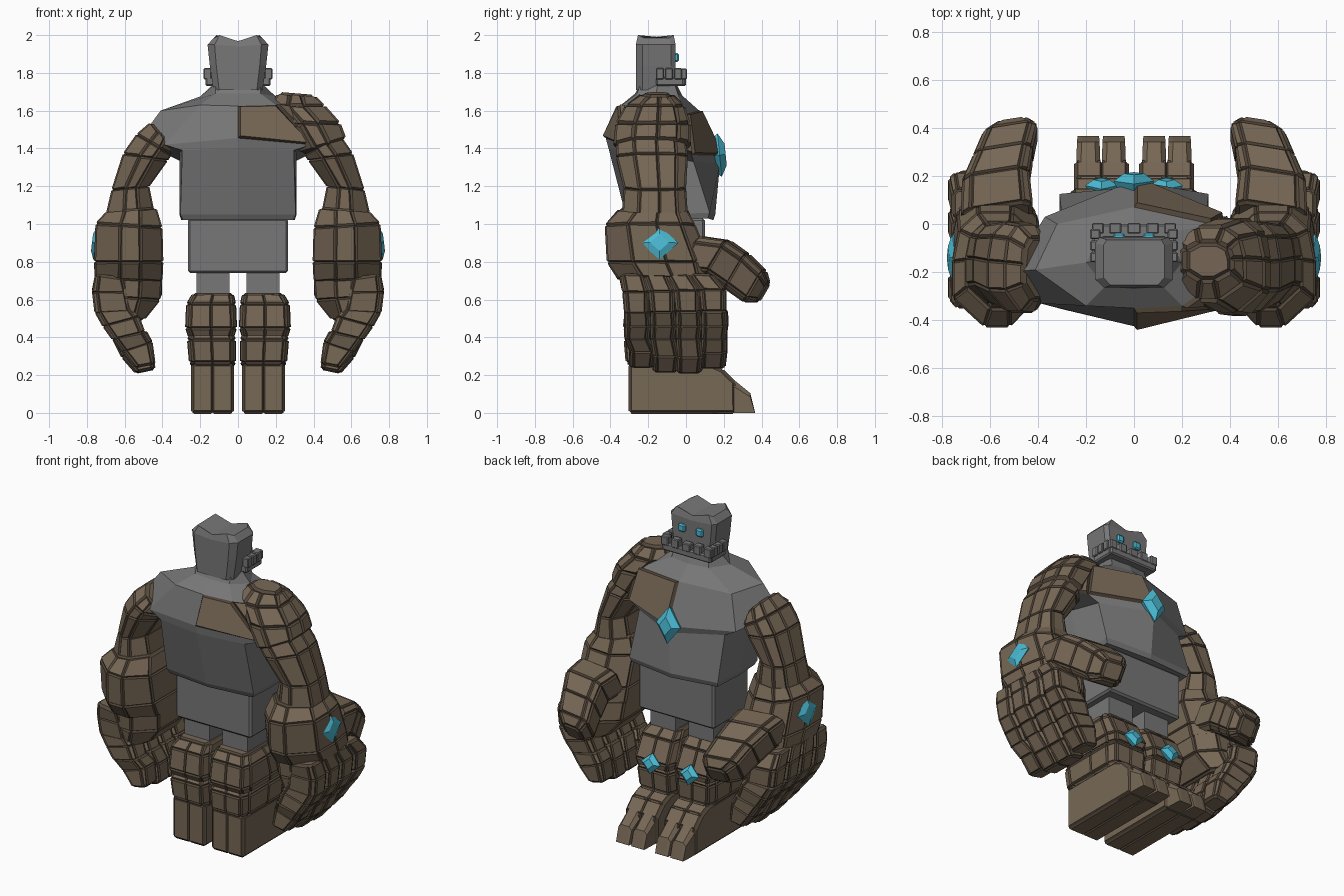
import bpy, bmesh, math
from mathutils import Vector

if "Cube" in bpy.data.objects:
    bpy.data.objects.remove(bpy.data.objects["Cube"])


def material(name, rgb):
    m = bpy.data.materials.new(name)
    m.diffuse_color = (*rgb, 1)
    m.use_nodes = True
    m.node_tree.nodes["Principled BSDF"].inputs["Base Color"].default_value = m.diffuse_color
    return m


GREY = material("grey_rock", (0.185, 0.185, 0.185))
BROWN = material("brown_stone", (0.185, 0.138, 0.092))
DARK = material("dark_brown_groove", (0.09, 0.066, 0.045))
CYAN = material("cyan_crystal", (0.07, 0.50, 0.66))

# Cross-section outlines of stones: u runs inner to outer, v runs back to front
ARM = [(1, -.5), (1, .15), (.85, .7), (.4, 1), (-.4, 1), (-1, .6), (-1, -.5), (-.35, -1), (.25, -1)]
LEG = [(1, -.75), (1, .1), (1, .75), (.85, 1), (0, 1), (-.85, 1), (-1, .75),
       (-1, -.75), (-.85, -1), (0, -1), (.85, -1)]
FINGER = [(1, -.7), (1, .7), (.75, 1), (-.75, 1), (-1, .7), (-1, -.7), (-.75, -1), (.75, -1)]


def finish(name, bm, mats):
    bmesh.ops.recalc_face_normals(bm, faces=bm.faces)
    me = bpy.data.meshes.new(name)
    bm.to_mesh(me)
    bm.free()
    for m in mats:
        me.materials.append(m)
    ob = bpy.data.objects.new(name, me)
    bpy.context.collection.objects.link(ob)
    return ob


def loft(bm, rings, caps=True):
    rows = [[bm.verts.new(p) for p in r] for r in rings]
    n = len(rows[0])
    for a, b in zip(rows, rows[1:]):
        for i in range(n):
            bm.faces.new((a[i], a[(i + 1) % n], b[(i + 1) % n], b[i]))
    if caps:
        bm.faces.new(rows[0])
        bm.faces.new(rows[-1])
    bmesh.ops.recalc_face_normals(bm, faces=bm.faces)
    return rows


def plates(bm, t=0.01, depth=0.01):
    # Raised stone plates with darker sloping rims
    big = [f for f in bm.faces if f.calc_area() > 0.0014]
    rim = bmesh.ops.inset_individual(bm, faces=big, thickness=t, depth=depth)["faces"]
    for f in rim:
        f.material_index = 1


def stone(name, rings, side=1, outline=ARM, t=0.01, depth=0.01):
    # Each ring: outer x, outer z, inner x, inner z, back y, front y
    bm = bmesh.new()
    pts = []
    for xo, zo, xi, zi, y0, y1 in rings:
        pts.append([(side * ((xo + xi) / 2 + u * (xo - xi) / 2), (y0 + y1) / 2 + v * (y1 - y0) / 2,
                     (zo + zi) / 2 + u * (zo - zi) / 2) for u, v in outline])
    loft(bm, pts)
    plates(bm, t, depth)
    return finish(name, bm, [BROWN, DARK])


def block(name, lo, hi, mat, bevel=0.0):
    bm = bmesh.new()
    bmesh.ops.create_cube(bm, size=1)
    for v in bm.verts:
        v.co = [l + (c + .5) * (h - l) for c, l, h in zip(v.co, lo, hi)]
    if bevel:
        bmesh.ops.bevel(bm, geom=bm.edges[:], offset=bevel, segments=1, affect='EDGES')
    return finish(name, bm, [mat])


def crystal(name, centre, normal, w, h, d):
    # Diamond with a smaller flat front facet
    n = Vector(normal).normalized()
    side = n.cross(Vector((0, 0, 1))).normalized()
    up = side.cross(n)
    bm = bmesh.new()
    rings = []
    for s, off in ((.8, -d), (1, 0), (.5, d)):
        rings.append([Vector(centre) + n * off + s * (side * w * a + up * h * b)
                      for a, b in ((1, 0), (0, 1), (-1, 0), (0, -1))])
    loft(bm, rings)
    return finish(name, bm, [CYAN])


def full_ring(half):
    return half + [(-x, y, z) for x, y, z in half[-2:0:-1]]


# Torso, from the belt up to the neck
TORSO = [
    [(0, -.30, 1.02), (.29, -.27, 1.02), (.30, -.1, 1.02), (.30, .115, 1.03), (0, .145, 1.02)],
    [(0, -.32, 1.05), (.305, -.28, 1.05), (.31, -.1, 1.05), (.31, .125, 1.06), (0, .155, 1.05)],
    [(0, -.41, 1.40), (.295, -.355, 1.39), (.31, -.2, 1.38), (.30, .04, 1.33), (0, .18, 1.32)],
    [(0, -.425, 1.455), (.39, -.33, 1.42), (.52, -.2, 1.45), (.37, .03, 1.365), (0, .182, 1.36)],
    [(0, -.35, 1.625), (.2, -.34, 1.63), (.41, -.19, 1.60), (.32, .0, 1.58), (0, .07, 1.60)],
    [(0, -.27, 1.69), (.12, -.26, 1.69), (.2, -.16, 1.675), (.13, -.04, 1.68), (0, -.02, 1.68)],
    [(0, -.24, 1.74), (.12, -.24, 1.74), (.13, -.15, 1.74), (.12, -.06, 1.74), (0, -.05, 1.74)],
]
bm = bmesh.new()
loft(bm, [full_ring(r) for r in TORSO])
finish("torso", bm, [GREY])

# One-sided stone armour over chest and upper back
bm = bmesh.new()
rows = [[bm.verts.new(p) for p in r] for r in TORSO[3:5]]
for a, b in zip(rows, rows[1:]):
    for i in range(4):
        bm.faces.new((a[i], a[i + 1], b[i + 1], b[i]))
bmesh.ops.recalc_face_normals(bm, faces=bm.faces)
if sum(f.normal.dot(f.calc_center_median() - Vector((0, -.12, 1.4))) for f in bm.faces) < 0:
    bmesh.ops.reverse_faces(bm, faces=bm.faces)
plates(bm, 0.012, 0.02)
finish("chest_armour", bm, [BROWN, DARK])

# Shoulder cap of stacked stones on the armoured side
stone("shoulder_cap", [(.40, 1.67, .22, 1.685, -.23, -.08), (.45, 1.62, .18, 1.62, -.31, -.02),
                       (.53, 1.53, .25, 1.53, -.36, .01), (.56, 1.45, .34, 1.38, -.37, .01)],
      t=0.014, depth=0.014)

# Waist
block("waist", (-.265, -.25, .74), (.265, .10, 1.03), GREY, 0.012)

# Head with a split crown
HEAD = [(0, -.055), (.115, -.055), (.13, -.08), (.13, -.23), (.10, -.265), (0, -.265)]
bm = bmesh.new()
head_rings = []
for k, z, edge, dip in ((1, 1.71, 1.71, 1.71), (1.15, 1.84, 1.84, 1.84),
                        (1.24, 1.95, 1.95, 1.94), (.98, 2.0, 1.985, 1.968)):
    half = [(x * k, y if z < 1.99 else -.16 + (y + .16) * .9, dip if x == 0 else (z if x < .12 else edge))
            for x, y in HEAD]
    head_rings.append(full_ring(half))
rows = loft(bm, head_rings)
bmesh.ops.connect_verts(bm, verts=[rows[-1][0], rows[-1][5]])
finish("head", bm, [GREY])

# Jaw and teeth
block("jaw_front", (-.17, -.06, 1.73), (.17, 0, 1.778), GREY, 0.008)
for s in (-1, 1):
    xs = sorted((s * .12, s * .172))
    block("jaw_side", (xs[0], -.16, 1.73), (xs[1], -.01, 1.778), GREY, 0.008)
    for y in (-.138, -.09, -.042):
        xs = sorted((s * .14, s * .182))
        block("side_tooth", (xs[0], y - .021, 1.765), (xs[1], y + .021, 1.825), GREY, 0.005)
    for x in (.15, .078):
        block("front_tooth", (s * x - .025, -.04, 1.765), (s * x + .025, .004, 1.822), GREY, 0.005)
    block("eye", (s * .062 - .024, -.07, 1.857), (s * .062 + .024, -.038, 1.905), CYAN, 0.008)
block("front_tooth", (-.028, -.04, 1.765), (.028, .004, 1.815), GREY, 0.005)

crystal("chest_crystal", (0, .178, 1.365), (0, 1, .1), .085, .115, .032)

for s in (-1, 1):
    # Arm
    stone("upper_arm", [(.46, 1.53, .36, 1.41, -.31, -.06), (.53, 1.47, .36, 1.37, -.36, -.01),
                        (.60, 1.37, .38, 1.34, -.36, 0), (.66, 1.18, .48, 1.20, -.32, -.01),
                        (.69, 1.05, .45, 1.05, -.33, 0)], s)
    stone("forearm", [(.69, 1.06, .44, 1.08, -.35, 0), (.745, 1.0, .41, .98, -.42, .04),
                      (.752, .80, .405, .80, -.41, .12), (.75, .72, .41, .70, -.35, .13)], s)
    stone("palm", [(.74, .74, .41, .72, -.33, .13), (.74, .62, .42, .60, -.32, .15),
                   (.67, .48, .50, .50, -.30, .18)], s)
    crystal("arm_crystal", (s * .755, -.14, .90), (s, 0, .12), .10, .09, .018)
    # Curled fingers, fanning out slightly toward the knuckles
    for i in range(4):
        a, b, c = -.345 + .122 * i, -.32 + .135 * i, -.295 + .125 * i
        z = .004 * i
        w = .122
        drop = (.025, 0, -.005, .02)[i]
        stone("finger_base", [(.75, .73, .60, .71, a, a + w), (.765, .64 + z, .58, .64, b - .01, b + w),
                              (.752, .53 + z, .56, .54, b, b + w)], s, FINGER, .008, .008)
        stone("finger_middle", [(.752, .535, .56, .55, b, b + w + .005), (.71, .46, .53, .51, b, b + w + .01),
                                (.66, .39, .50, .43, b, b + w)], s, FINGER, .008, .008)
        stone("finger_tip", [(.66, .395, .49, .43, b, b + w + .005),
                             (.61, .30 + drop, .46, .35 + drop, c, c + w + .01),
                             (.54, .22 + drop, .445, .24 + drop, c, c + w)], s, FINGER, .008, .008)
    # Thumb, a tapering stone pointing forward and down
    bm = bmesh.new()
    rings = []
    for x, y, z, hw, hh in ((.57, .03, .84, .14, .10), (.575, .17, .82, .13, .10), (.545, .27, .75, .115, .10),
                            (.515, .365, .67, .105, .09), (.505, .405, .64, .06, .055)):
        rings.append([(s * (x + u * hw), y + v * hh * .5 - u * hw * .15, z + v * hh * .85) for u, v in FINGER])
    loft(bm, rings)
    plates(bm)
    finish("thumb", bm, [BROWN, DARK])

    # Leg
    xs = sorted((s * .045, s * .22))
    block("thigh", (xs[0], -.22, .55), (xs[1], .04, .76), GREY)
    stone("upper_leg", [(.235, .625, .03, .625, -.27, .03), (.265, .575, .02, .575, -.31, .08),
                        (.27, .45, .015, .45, -.325, .14), (.255, .405, .03, .405, -.30, .13)], s, LEG)
    stone("lower_leg", [(.25, .41, .03, .41, -.30, .12), (.26, .385, .02, .385, -.32, .13),
                        (.25, .27, .02, .27, -.31, .12), (.235, .25, .03, .25, -.28, .13)], s, LEG)
    crystal("knee_crystal", (s * .135, .16, .445), (0, 1, .25), .068, .063, .025)
    # Foot: sloping block with two blunt toes
    bm = bmesh.new()
    prof = [(-.295, .005), (-.295, .255), (.12, .255), (.19, .225), (.255, .16), (.255, .005)]
    loft(bm, [[(s * x, y, z) for y, z in prof] for x in (.03, .135, .24)])
    plates(bm)
    finish("foot", bm, [BROWN, DARK])
    for x in (.084, .19):
        bm = bmesh.new()
        rings = []
        for y, hw, top in ((.12, .046, .24), (.19, .05, .232), (.26, .05, .17), (.34, .047, .105), (.365, .045, .005)):
            rings.append([(s * (x - hw), y, 0), (s * (x + hw), y, 0), (s * (x + hw), y, top * .8),
                          (s * (x + hw * .6), y, top), (s * (x - hw * .6), y, top), (s * (x - hw), y, top * .8)])
        loft(bm, rings)
        finish("toe", bm, [BROWN])
